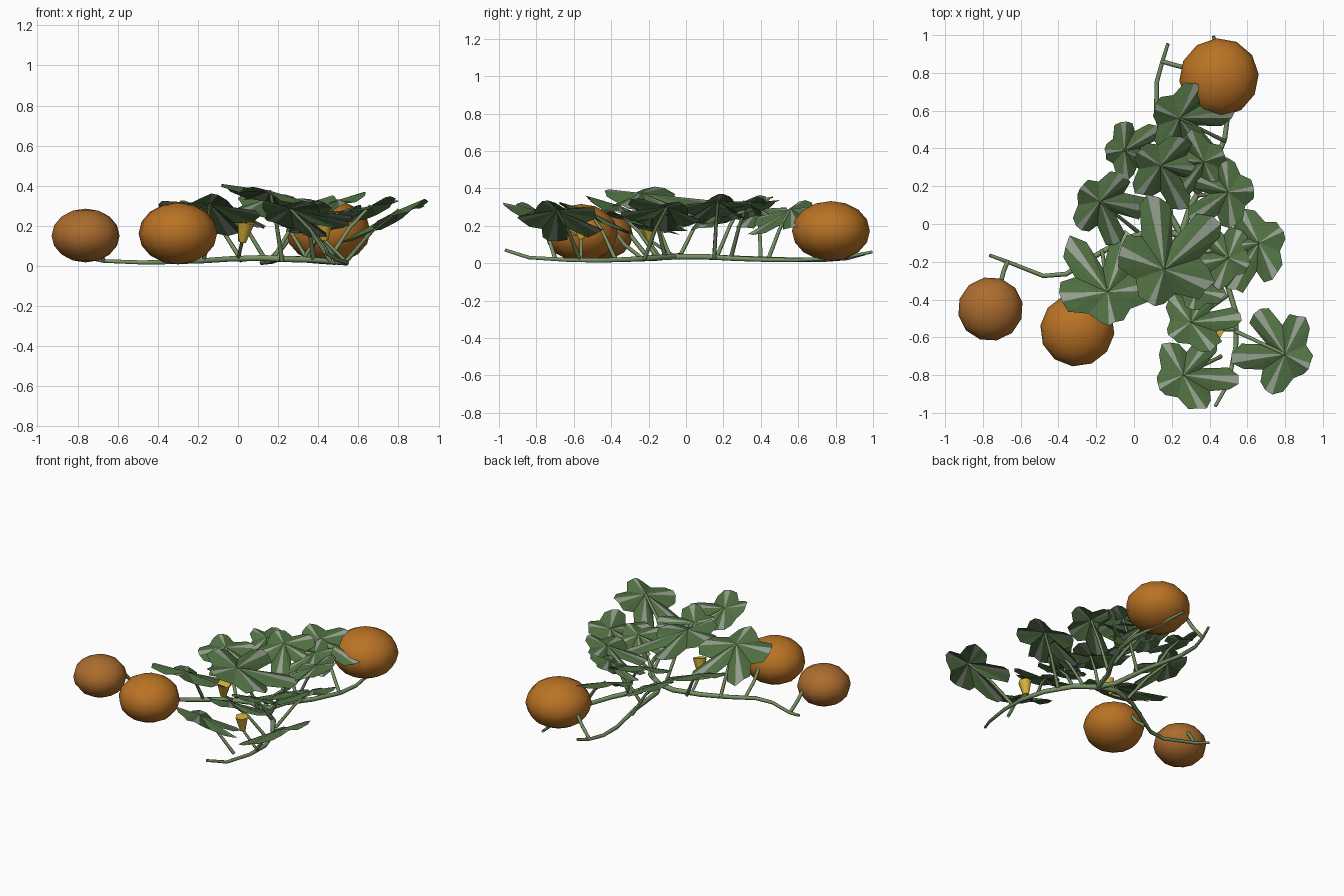
import bpy, bmesh, math, random
from mathutils import Matrix, Vector

if "Cube" in bpy.data.objects:
    bpy.data.objects.remove(bpy.data.objects["Cube"])

random.seed(4)


def mat(name, r, g, b):
    m = bpy.data.materials.new(name)
    m.diffuse_color = (r, g, b, 1)
    m.use_nodes = True
    m.node_tree.nodes["Principled BSDF"].inputs["Base Color"].default_value = m.diffuse_color
    return m


ORANGE = mat("orange", .49, .17, .018)
DARK_ORANGE = mat("dark_orange", .41, .15, .027)
GREEN = mat("leaf_green", .08, .16, .055)
PALE = mat("leaf_vein", .30, .35, .28)
VINE = mat("vine_green", .19, .29, .13)
YELLOW = mat("petal_yellow", .68, .45, .04)


def finish(name, bm, smooth, *mats):
    me = bpy.data.meshes.new(name)
    for f in bm.faces:
        f.smooth = smooth and len(f.verts) < 5
    bm.to_mesh(me)
    bm.free()
    ob = bpy.data.objects.new(name, me)
    bpy.context.collection.objects.link(ob)
    for m in mats:
        me.materials.append(m)
    return ob


def tube(name, pts, r0, r1, sides=6, m=VINE):
    """Tapered tube through a list of points."""
    pts = [Vector(p) for p in pts]
    bm = bmesh.new()
    rings = []
    for i, p in enumerate(pts):
        d = (pts[min(i + 1, len(pts) - 1)] - pts[max(i - 1, 0)]).normalized()
        q = d.to_track_quat('Z', 'Y')
        r = r0 + (r1 - r0) * i / (len(pts) - 1)
        rings.append([bm.verts.new(p + q @ Vector((r * math.cos(k * math.tau / sides),
                      r * math.sin(k * math.tau / sides), 0))) for k in range(sides)])
    for a, b in zip(rings, rings[1:]):
        for k in range(sides):
            n = (k + 1) % sides
            bm.faces.new((a[k], a[n], b[n], b[k]))
    bm.faces.new(rings[0][::-1])
    bm.faces.new(rings[-1])
    return finish(name, bm, True, m)


def leaf(name, base, centre, R, tilt, rise=None):
    """Five-lobed pleated leaf, notch facing its vine, on a thin stalk."""
    # angle, radius, pleat height; vein strips are the raised pairs
    half = [(6, .48, .03), (22, .47, -.02), (50, .38, -.07), (72, .60, -.02), (86, .67, .03),
            (98, .69, .03), (113, .66, -.02), (128, .52, -.07), (140, .88, -.02), (148, .97, .03),
            (157, .98, .03), (168, .85, -.02)]
    rim = half + [(180, .42, -.07)] + [(-a, r, z) for a, r, z in half[::-1]]
    bm = bmesh.new()
    c = bm.verts.new((0, 0, 0))
    vs = []
    for a, r, z in rim:
        r *= R * random.uniform(.94, 1.06)
        t = math.radians(a)
        vs.append(bm.verts.new((r * math.cos(t), r * math.sin(t), z * R - .12 * r)))
    for i in range(len(vs)):
        j = (i + 1) % len(vs)
        f = bm.faces.new((c, vs[i], vs[j]))
        f.material_index = int(rim[i][2] > .02 and rim[j][2] > .02)
    out = Vector(centre).xy - Vector(base).xy
    head = math.atan2(out.y, out.x)
    up = head if rise is None else math.radians(rise)
    ob = finish(name, bm, False, GREEN, PALE)
    # blade is tilted so that it climbs towards the rise direction
    axis = Vector((math.sin(up), -math.cos(up), 0))
    ob.matrix_world = (Matrix.Translation(centre)
                       @ Matrix.Rotation(math.radians(tilt), 4, axis)
                       @ Matrix.Rotation(head, 4, 'Z'))
    b, e = Vector((*base, .025)), Vector(centre)
    mid = b.lerp(e, .5) + Vector((0, 0, .025))
    tube(name + "_stalk", [b, mid, e], .012, .008, 5)


# creeping vines
vines = {
    "left_vine": [(.25, -.06, .035), (.12, -.03, .04), (-.05, -.08, .035), (-.19, -.16, .025), (-.36, -.265, .02),
                  (-.48, -.275, .018), (-.67, -.2, .025), (-.765, -.165, .045)],
    "back_vine": [(.25, -.06, .035), (.19, .05, .035), (.17, .33, .025), (.12, .6, .018), (.12, .75, .018),
                  (.15, .86, .025), (.18, .955, .05)],
    "right_back_vine": [(.25, -.06, .035), (.3, .1, .035), (.4, .26, .025), (.48, .45, .018), (.5, .6, .018),
                        (.47, .82, .025), (.42, .995, .06)],
    "front_vine": [(.25, -.06, .035), (.38, -.15, .03), (.49, -.31, .02), (.54, -.47, .015), (.54, -.64, .018),
                   (.5, -.84, .03), (.43, -.965, .07)],
}
for n, p in vines.items():
    tube(n, p, .018, .009)

# pumpkins: centre, radius, half height, material, stem path
pumpkins = [
    ((-.76, -.45, .152), .173, .134, DARK_ORANGE, [(-.67, -.2, .025), (-.69, -.25, .09), (-.71, -.33, .19)]),
    ((-.30, -.56, .162), .198, .154, ORANGE, [(-.3, -.23, .022), (-.3, -.33, .1), (-.3, -.42, .22)]),
    ((.45, .775, .172), .212, .160, ORANGE, [(.15, .86, .025), (.22, .84, .09), (.3, .82, .2)]),
]
for i, (c, r, h, m, stem) in enumerate(pumpkins, 1):
    bm = bmesh.new()
    bmesh.ops.create_uvsphere(bm, u_segments=12, v_segments=8, radius=1)
    ob = finish(f"pumpkin_{i}", bm, True, m)
    ob.matrix_world = (Matrix.Translation(c) @ Matrix.Rotation(.2 * i, 4, 'Z')
                       @ Matrix.Diagonal((r, r * .98, h, 1)))
    tube(f"pumpkin_{i}_stem", stem, .012, .012)

# leaves: base on vine, blade centre, size, tilt, direction of climb
leaves = [
    ((.48, .44), (.24, .56, .29), .31, 22, 130),
    ((.14, .40), (-.05, .39, .29), .23, 22, 170),
    ((.17, .24), (.37, .33, .32), .26, 20, 50),
    ((.35, .16), (.14, .31, .33), .29, 20, 110),
    ((.02, -.04), (-.18, .12, .29), .28, 20, 140),
    ((.34, .15), (.50, .17, .33), .28, 20, 15),
    ((.45, -.22), (.66, -.10, .30), .30, 22, -25),
    ((.22, -.08), (.16, -.24, .375), .40, 14, -165),
    ((-.17, -.14), (-.14, -.36, .31), .37, 20, -100),
    ((.49, -.38), (.30, -.52, .28), .28, 22, -90),
    ((.46, -.70), (.26, -.80, .285), .30, 23, -115),
    ((.54, -.57), (.80, -.69, .28), .32, 25, -8),
    ((.38, -.15), (.33, -.35, .26), .22, 20, -80),
    ((.32, -.11), (.50, -.18, .27), .25, 20, -30),
]
for i, args in enumerate(leaves, 1):
    leaf(f"leaf_{i}", *args)

# trumpet flowers on short stalks
for i, (base, foot, tip) in enumerate([
        ((.54, -.56, .02), (.43, -.56, .13), (.43, -.57, .23)),
        ((.0, -.06, .035), (.02, -.19, .12), (.04, -.21, .22))], 1):
    tube(f"flower_{i}", [foot, tip], .02, .045, 6, YELLOW)
    tube(f"flower_{i}_stalk", [base, foot], .009, .009, 5)
